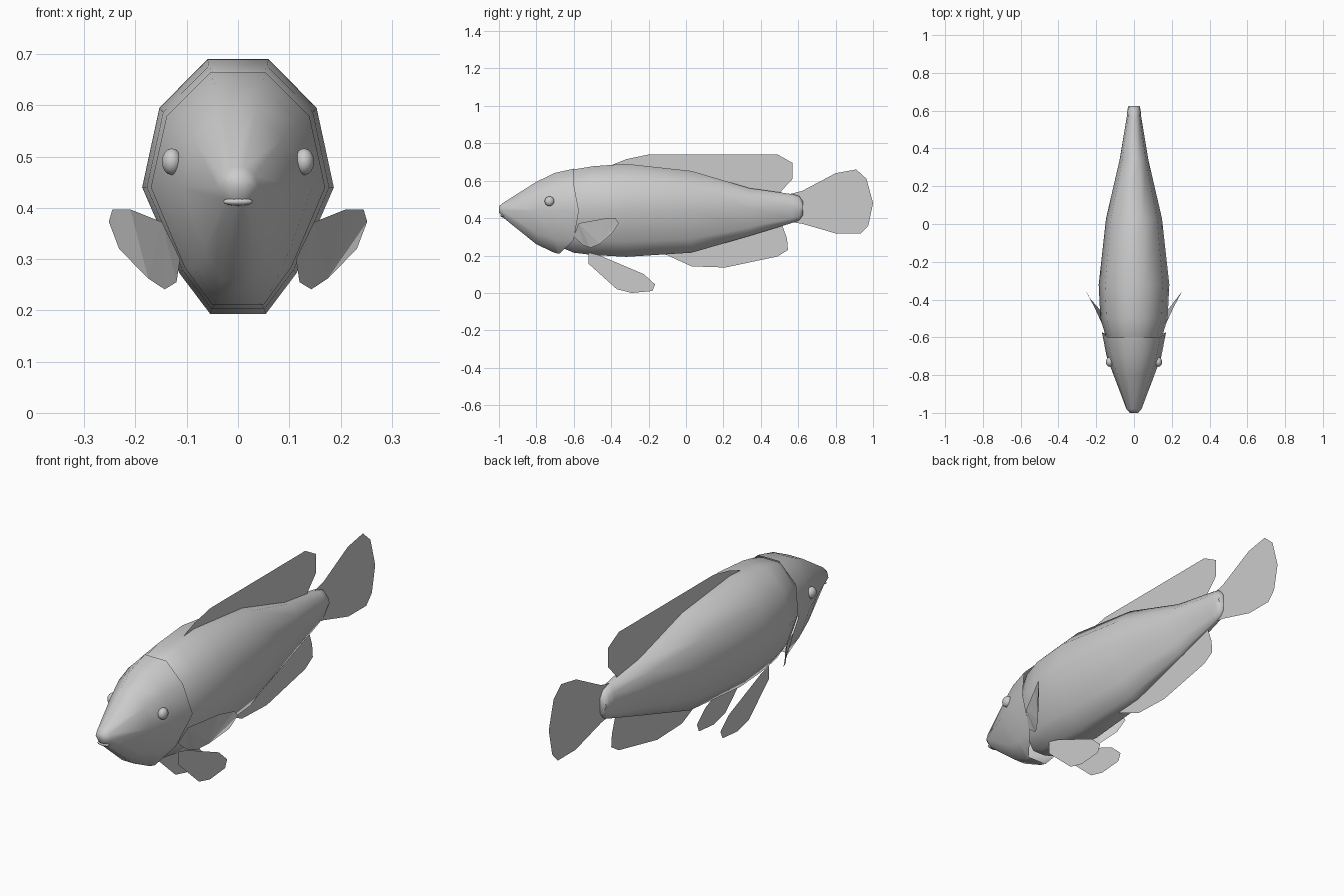
import bpy, bmesh, math
from mathutils import Vector

# Right half of the ten-sided cross-section, top to bottom (unit size)
HALF = [(0.32, 1), (0.82, 0.62), (1, 0), (0.61, -0.68), (0.29, -1)]


def finish(name, bm, smooth=False):
    me = bpy.data.meshes.new(name)
    bm.to_mesh(me)
    bm.free()
    ob = bpy.data.objects.new(name, me)
    bpy.context.collection.objects.link(ob)
    if smooth:
        bpy.ops.object.select_all(action='DESELECT')
        bpy.context.view_layer.objects.active = ob
        ob.select_set(True)
        bpy.ops.object.shade_smooth_by_angle(angle=math.radians(62))
    return ob


def loft(name, rings, last_shift=(0, 0, 0, 0, 0), cap_start=True, cap_end=True):
    """rings: (y, half width, top z, widest z, bottom z)"""
    bm = bmesh.new()
    loops = []
    for i, (y, w, top, mid, bot) in enumerate(rings):
        shift = last_shift if i == len(rings) - 1 else (0,) * 5
        pts = []
        for (u, v), s in zip(HALF, shift):
            z = mid + v * ((top - mid) if v > 0 else (mid - bot))
            pts.append(Vector((u * w, y + s, z)))
        pts += [Vector((-p.x, p.y, p.z)) for p in reversed(pts)]
        loops.append([bm.verts.new(p) for p in pts])
    n = len(loops[0])
    for a, b in zip(loops, loops[1:]):
        for k in range(n):
            bm.faces.new((a[k], a[(k + 1) % n], b[(k + 1) % n], b[k]))
    if cap_start:
        bm.faces.new(loops[0])
    if cap_end:
        bm.faces.new(loops[-1])
    bmesh.ops.recalc_face_normals(bm, faces=bm.faces)
    return finish(name, bm, True)


def fin(name, pts, x=0.0):
    """flat fin outline; 2D points lie in the plane at x"""
    bm = bmesh.new()
    bm.faces.new([bm.verts.new(p if len(p) == 3 else (x, *p)) for p in pts])
    bmesh.ops.triangulate(bm, faces=bm.faces[:])
    return finish(name, bm)


def ball(name, loc, scale):
    bm = bmesh.new()
    bmesh.ops.create_uvsphere(bm, u_segments=14, v_segments=8, radius=1)
    for v in bm.verts:
        v.co = Vector(a * s + b for a, s, b in zip(v.co, scale, loc))
    return finish(name, bm, True)


# Body, tapering to the tail root
loft("body", [
    (-0.66, 0.12, 0.62, 0.44, 0.24), (-0.60, 0.148, 0.66, 0.44, 0.215),
    (-0.50, 0.178, 0.677, 0.44, 0.203), (-0.32, 0.187, 0.69, 0.44, 0.193),
    (0.03, 0.148, 0.652, 0.44, 0.215), (0.34, 0.076, 0.56, 0.45, 0.305),
    (0.57, 0.038, 0.528, 0.455, 0.375), (0.605, 0.035, 0.518, 0.455, 0.388),
    (0.625, 0.03, 0.49, 0.455, 0.415)])

# Head with swept gill-cover edge
loft("head", [
    (-1.0, 0.022, 0.463, 0.447, 0.43), (-0.98, 0.04, 0.48, 0.44, 0.405),
    (-0.80, 0.108, 0.594, 0.44, 0.26), (-0.70, 0.145, 0.642, 0.44, 0.213),
    (-0.60, 0.17, 0.664, 0.44, 0.21)],
    last_shift=(0, 0, 0.027, 0, -0.075), cap_end=False)
ball("mouth", (0, -0.98, 0.412), (0.03, 0.013, 0.008))

# Single fins on the centre line
fin("dorsal_fin", [(-0.42, 0.675), (-0.32, 0.715), (-0.2, 0.74), (0.49, 0.74),
                   (0.57, 0.695), (0.57, 0.61), (0.505, 0.54), (0.5, 0.52),
                   (0.34, 0.54), (0.03, 0.63), (-0.32, 0.66)])
fin("anal_fin", [(-0.13, 0.215), (0.03, 0.142), (0.21, 0.136), (0.49, 0.195),
                 (0.545, 0.23), (0.54, 0.29), (0.505, 0.33), (0.505, 0.39),
                 (0.34, 0.33), (0.03, 0.24)])
fin("tail_fin", [(0.56, 0.53), (0.62, 0.545), (0.8, 0.64), (0.91, 0.66),
                 (0.965, 0.61), (1.0, 0.48), (0.975, 0.36), (0.935, 0.317),
                 (0.805, 0.317), (0.62, 0.37), (0.56, 0.38)])

# Paired fins and eyes
PELVIC = [(-0.52, 0.215), (-0.52, 0.155), (-0.37, 0.02), (-0.29, 0.0),
          (-0.18, 0.01), (-0.165, 0.045), (-0.225, 0.1), (-0.46, 0.2)]
PECTORAL = [(0.113, -0.6, 0.3), (0.148, -0.575, 0.372), (0.21, -0.44, 0.397),
            (0.245, -0.375, 0.397), (0.252, -0.36, 0.373), (0.232, -0.395, 0.32),
            (0.175, -0.46, 0.262), (0.143, -0.51, 0.241), (0.12, -0.55, 0.255)]
for s, side in ((1, "right"), (-1, "left")):
    fin("pelvic_fin_" + side, PELVIC, s * 0.06)
    fin("pectoral_fin_" + side, [(s * x, y, z) for x, y, z in PECTORAL])
    ball("eye_" + side, (s * 0.129, -0.73, 0.49), (0.02, 0.026, 0.026))
